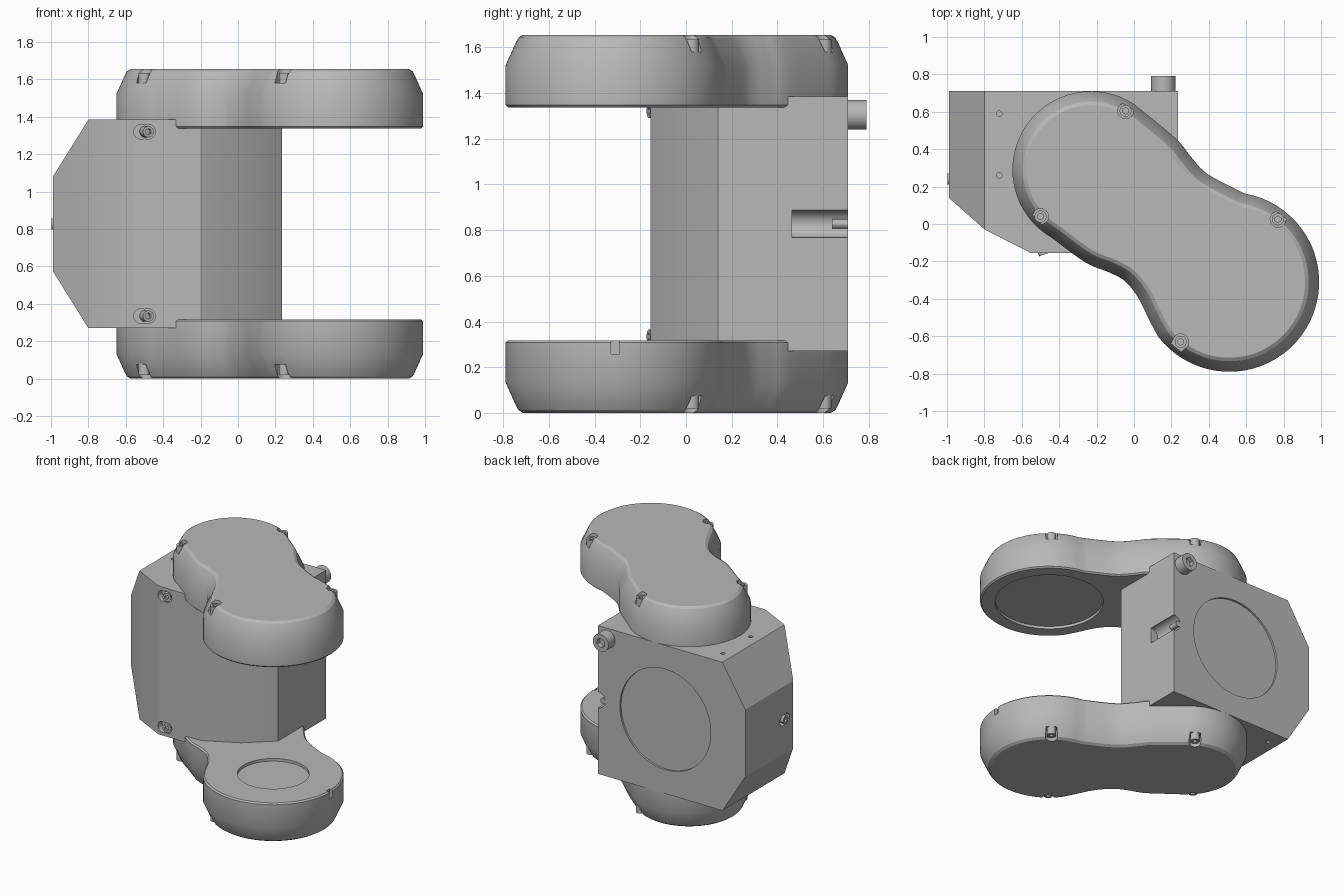
import bpy, bmesh, math
from mathutils import Vector, Matrix

if "Cube" in bpy.data.objects:
    bpy.data.objects.remove(bpy.data.objects["Cube"], do_unlink=True)

grey = bpy.data.materials.new("machined grey")
grey.use_nodes = True
GREY = (0.48, 0.48, 0.48, 1)
grey.diffuse_color = GREY
grey.node_tree.nodes["Principled BSDF"].inputs["Base Color"].default_value = GREY

MID = 0.8275     # height of the symmetry plane
INNER = 0.51     # distance from that plane to the inner faces of the shells
THICK = 0.3175


def finish(name, bm):
    bmesh.ops.recalc_face_normals(bm, faces=bm.faces[:])
    mesh = bpy.data.meshes.new(name)
    bm.to_mesh(mesh)
    bm.free()
    mesh.materials.append(grey)
    ob = bpy.data.objects.new(name, mesh)
    bpy.context.collection.objects.link(ob)
    return ob


def cylinder(name, centre, axis, radius, length, sides=32):
    bm = bmesh.new()
    turn = Vector(axis).to_track_quat('Z', 'Y').to_matrix().to_4x4()
    bmesh.ops.create_cone(bm, cap_ends=True, segments=sides, radius1=radius, radius2=radius,
                          depth=length, matrix=Matrix.Translation(centre) @ turn)
    return finish(name, bm)


def box(name, centre, size, angle=0):
    bm = bmesh.new()
    place = Matrix.Translation(centre) @ Matrix.Rotation(angle, 4, 'Z')
    bmesh.ops.create_cube(bm, size=1, matrix=place @ Matrix.Diagonal((*size, 1)))
    return finish(name, bm)


def activate(ob):
    bpy.ops.object.select_all(action='DESELECT')
    ob.select_set(True)
    bpy.context.view_layer.objects.active = ob


def cut(ob, *cutters):
    activate(ob)
    for cutter in cutters:
        cutter.hide_render = True
        mod = ob.modifiers.new("cut", 'BOOLEAN')
        mod.operation = 'DIFFERENCE'
        mod.solver = 'EXACT'
        mod.object = cutter
        bpy.ops.object.modifier_apply(modifier=mod.name)
        bpy.data.objects.remove(cutter, do_unlink=True)


def smooth(ob, degrees=25):
    activate(ob)
    bpy.ops.object.shade_smooth_by_angle(angle=math.radians(degrees))


def screw(name, base, axis, radius, length):
    axis = Vector(axis).normalized()
    base = Vector(base)
    ob = cylinder(name, base + axis * length / 2, axis, radius, length)
    cut(ob, cylinder("socket", base + axis * length, axis, radius * 0.55, length * 0.8, 6))
    smooth(ob)


def spline(points, steps=7):
    """Catmull-Rom curve between the second and the second-last point."""
    pts = [Vector(p) for p in points]
    out = []
    for a, b, c, d in zip(pts, pts[1:], pts[2:], pts[3:]):
        for i in range(steps):
            t = i / steps
            out.append(0.5 * (2 * b + (c - a) * t + (2 * a - 5 * b + 4 * c - d) * t * t
                              + (3 * b - a - 3 * c + d) * t ** 3))
    return out[1:]


# Two-lobed outline shared by both end shells
BACK, BACK_R = Vector((-0.23, 0.29)), 0.42
FRONT, FRONT_R = Vector((0.51, -0.31)), 0.48


def arc(centre, radius, start, end, count=40):
    angles = [math.radians(start + (end - start) * i / count) for i in range(count + 1)]
    return [centre + radius * Vector((math.cos(a), math.sin(a))) for a in angles]


back_arc = arc(BACK, BACK_R, 57, 240)
front_arc = arc(FRONT, FRONT_R, 218, 440)
waist_low = [(-0.26, -0.205), (-0.13, -0.26), (-0.05, -0.305), (0.02, -0.39), (0.08, -0.51)]
waist_high = [(0.43, 0.245), (0.36, 0.295), (0.3, 0.365), (0.22, 0.46)]
outline = (back_arc + spline(back_arc[-2:] + waist_low + front_arc[:2])
           + front_arc + spline(front_arc[-2:] + waist_high + back_arc[:2]))


def inset(points, amount):
    result = []
    for i, p in enumerate(points):
        along = (points[(i + 1) % len(points)] - points[i - 1]).normalized()
        result.append(p + Vector((-along.y, along.x)) * amount)
    return result


def shell(name, side):
    def height(h):
        return MID + side * (INNER + h)

    # Body lofted through inset copies of the outline
    bm = bmesh.new()
    levels = [(0, 0.01), (0.01, 0), (0.185, 0), (0.285, 0.045), (0.305, 0.056), (THICK, 0.075)]
    rings = [[bm.verts.new((p.x, p.y, height(h))) for p in inset(outline, d)] for h, d in levels]
    for low, high in zip(rings, rings[1:]):
        for i in range(len(low)):
            bm.faces.new((low[i - 1], low[i], high[i], high[i - 1]))
    bm.faces.new(rings[0])
    bm.faces.new(rings[-1])
    ob = finish(name, bm)

    # Round recess facing the gap
    cut(ob, cylinder("recess", (*FRONT, height(0)), (0, 0, 1), 0.375 if side > 0 else 0.245, 0.04, 64))
    if side < 0:
        cut(ob, box("index_slot", (0.99, -0.31, height(0.02)), (0.05, 0.036, 0.08)))

    # Screw pockets opening through the bevel
    for x, y, hub in ((-0.045, 0.605, BACK), (-0.5, 0.04, BACK),
                      (0.77, 0.025, FRONT), (0.25, -0.63, FRONT)):
        spot = Vector((x, y))
        out = (spot - hub).normalized()
        mouth = spot + out * 0.06
        cut(ob, cylinder("pocket", (x, y, height(THICK)), (0, 0, 1), 0.042, 0.15, 24),
            box("mouth", (*mouth, height(THICK)), (0.12, 0.075, 0.15), math.atan2(out.y, out.x)))
        screw(name + "_screw", (x, y, height(THICK - 0.08)), (0, 0, side), 0.032, 0.06)
    smooth(ob)


shell("upper_shell", 1)
shell("lower_shell", -1)

# Central housing: faceted prism
CENTRE_X, HALF = -0.3775, 0.6125
TOP, BOTTOM, REAR = 1.385, 0.27, 0.71
half_profile = [(HALF, REAR), (HALF, 0.14), (0.42, -0.03), (0.175, -0.155)]
profile = ([(CENTRE_X + x, y) for x, y in half_profile]
           + [(CENTRE_X - x, y) for x, y in reversed(half_profile)])
bm = bmesh.new()
base = bm.faces.new([bm.verts.new((x, y, BOTTOM)) for x, y in profile])
top = bmesh.ops.extrude_face_region(bm, geom=[base])
bmesh.ops.translate(bm, vec=(0, 0, TOP - BOTTOM),
                    verts=[g for g in top["geom"] if isinstance(g, bmesh.types.BMVert)])
# Slanted corners on the right side
for side in (1, -1):
    sliced = bmesh.ops.bisect_plane(
        bm, geom=bm.verts[:] + bm.edges[:] + bm.faces[:], plane_co=(-0.8, 0, MID + side * 0.5575),
        plane_no=(-0.305, 0, side * 0.19), clear_outer=True)
    rim = [g for g in sliced["geom_cut"] if isinstance(g, bmesh.types.BMEdge)]
    bmesh.ops.contextual_create(bm, geom=rim)
housing = finish("housing", bm)

# Rear round recess, side groove and small dowel holes
cut(housing, cylinder("rear_recess", (-0.325, REAR, MID), (0, 1, 0), 0.378, 0.03, 64),
    cylinder("side_groove", (0.235, 0.6, MID), (0, 1, 0), 0.06, 0.27))
for y in (0.26, 0.59):
    for z in (TOP, BOTTOM):
        cut(housing, cylinder("dowel_hole", (-0.72, y, z), (0, 0, 1), 0.015, 0.06, 16))


def slot_pocket(place, along):
    for shift in (-0.018, 0.018):
        spot = Vector(place) + Vector(along) * shift
        axis = Vector(along).cross((0, 0, 1))
        cut(housing, cylinder("pocket", spot, axis, 0.04, 0.1, 24))


# Clamp screws in the front and right faces
for side in (1, -1):
    z = MID + side * 0.493
    slot_pocket((-0.5, -0.155, z), (1, 0, 0))
    screw("front_clamp_screw", (-0.498, -0.108, z), (0.35, -1, 0), 0.03, 0.058)
slot_pocket((-0.99, 0.24, MID), (0, 1, 0))
screw("side_clamp_screw", (-0.942, 0.24, MID), (-1, 0, 0), 0.03, 0.056)
smooth(housing, 20)

# Groove pin and large rear screw
cylinder("groove_pin", (0.195, 0.675, MID), (0, 1, 0), 0.021, 0.07, 16)
screw("rear_screw", (0.157, REAR - 0.01, 1.305), (0, 1, 0), 0.065, 0.09)
